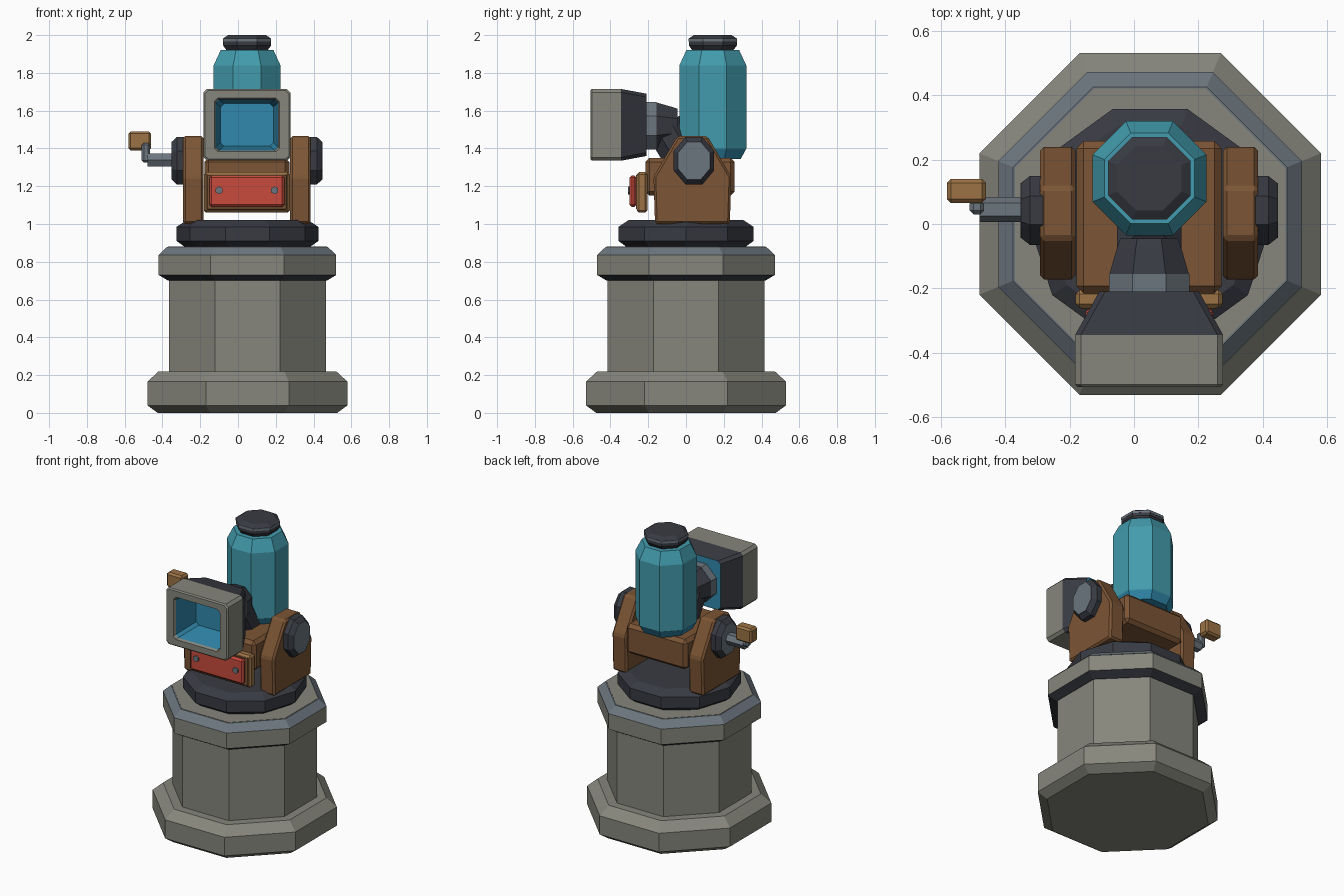
import bpy, bmesh
from math import pi, cos, sin
from mathutils import Matrix, Vector

if "Cube" in bpy.data.objects:
    bpy.data.objects.remove(bpy.data.objects["Cube"])

CX = 0.047  # symmetry plane of the body


def material(name, rgb):
    m = bpy.data.materials.new(name)
    m.diffuse_color = (*rgb, 1)
    m.use_nodes = True
    m.node_tree.nodes["Principled BSDF"].inputs["Base Color"].default_value = m.diffuse_color
    return m


STONE = material("stone", (0.24, 0.24, 0.205))
DARK = material("dark_metal", (0.04, 0.043, 0.055))
STEEL = material("steel", (0.15, 0.18, 0.21))
BROWN = material("brown", (0.20, 0.09, 0.035))
TAN = material("tan", (0.33, 0.17, 0.06))
TEAL = material("teal", (0.055, 0.33, 0.42))
BLUE = material("blue", (0.03, 0.25, 0.42))
RED = material("red", (0.58, 0.07, 0.045))


def loft(name, rings, mat, start=True, end=True, matrix=Matrix(), bevel=0):
    """Skin a list of equal-length point rings, optionally capping both ends."""
    bm = bmesh.new()
    vs = [[bm.verts.new(matrix @ Vector(p)) for p in r] for r in rings]
    n = len(rings[0])
    for a, b in zip(vs, vs[1:]):
        for i in range(n):
            j = (i + 1) % n
            bm.faces.new((a[i], a[j], b[j], b[i]))
    if start:
        bm.faces.new(vs[0][::-1])
    if end:
        bm.faces.new(vs[-1])
    if start and end:
        bmesh.ops.recalc_face_normals(bm, faces=bm.faces)
    me = bpy.data.meshes.new(name)
    bm.to_mesh(me)
    bm.free()
    me.materials.append(mat)
    ob = bpy.data.objects.new(name, me)
    bpy.context.collection.objects.link(ob)
    if bevel:
        mod = ob.modifiers.new("bevel", "BEVEL")
        mod.width, mod.segments = bevel, 1
    return ob


def lathe(name, sides, profile, loc, mat, axis=(0, 0, 1), turn=0.5, scale=(1, 1, 1)):
    """Faceted turned part; profile is (flat-side radius, height along axis)."""
    rings = []
    for r, h in profile:
        R = r / cos(pi / sides)
        rings.append([(R * cos(2 * pi * (i + turn) / sides),
                       R * sin(2 * pi * (i + turn) / sides), h) for i in range(sides)])
    rot = Vector((0, 0, 1)).rotation_difference(Vector(axis)).to_matrix().to_4x4()
    return loft(name, rings, mat,
                matrix=Matrix.Translation(loc) @ Matrix.Diagonal((*scale, 1)) @ rot)


def box(name, lo, hi, mat, bevel=0.01):
    (x0, y0, z0), (x1, y1, z1) = lo, hi
    rings = [[(x0, y0, z), (x1, y0, z), (x1, y1, z), (x0, y1, z)] for z in (z0, z1)]
    return loft(name, rings, mat, bevel=bevel)


def rect(hx, hz, y, c=0.018):
    """Corner-cut rectangle facing -y, used for the viewing hood."""
    pts = [(hx - c, -hz), (hx, c - hz), (hx, hz - c), (hx - c, hz),
           (c - hx, hz), (-hx, hz - c), (-hx, c - hz), (c - hx, -hz)]
    return [(CX + x, y, 1.525 + z) for x, z in pts]


# Pedestal
P = (0.05, 0, 0)
lathe("pedestal_foot", 8, [(0.475, 0), (0.53, 0.04), (0.53, 0.165), (0.47, 0.22)], P, STONE)
lathe("pedestal_column", 8, [(0.415, 0.2), (0.415, 0.72)], P, STONE)
lathe("pedestal_cap_underside", 8, [(0.42, 0.70), (0.47, 0.73)], P, DARK)
lathe("pedestal_cap", 8, [(0.47, 0.73), (0.47, 0.835), (0.42, 0.875)], P, STONE)
lathe("pedestal_cap_edge", 8, [(0.471, 0.835), (0.425, 0.879)], P, STEEL)
lathe("pedestal_top", 8, [(0.42, 0.86), (0.42, 0.881)], P, STONE)

# Swivel ring
lathe("swivel_ring", 10, [(0.31, 0.875), (0.357, 0.91), (0.357, 0.985), (0.305, 1.02)],
      P, DARK, turn=0)

# Side brackets with pivot knobs
half = [(0.198, 1.0), (0.206, 1.25), (0.08, 1.465)]
outline = [(0.034 + y, z) for y, z in half] + [(0.034 - y, z) for y, z in half[::-1]]
for side, s in (("left", -1), ("right", 1)):
    loft(side + "_bracket", [[(CX + s * d, y, z) for y, z in outline] for d in (0.229, 0.338)],
         BROWN, bevel=0.012)
    hub = (CX + s * 0.33, 0.042, 1.335)
    lathe(side + "_pivot_knob", 8, [(0.107, 0), (0.107, 0.04), (0.085, 0.068)], hub, DARK,
          axis=(s, 0, 0), scale=(1, 1, 1.18))
    lathe(side + "_pivot_face", 8, [(0.085, 0.05), (0.085, 0.07)], hub, STEEL,
          axis=(s, 0, 0), scale=(1, 1, 1.18))

# Crank on the left side
lathe("crank_shaft", 6, [(0.034, 0), (0.034, 0.14)], (-0.34, 0.045, 1.338), STEEL, axis=(-1, 0, 0))
box("crank_arm", (-0.51, 0.03, 1.325), (-0.465, 0.075, 1.43), STEEL, 0.012)
box("crank_grip", (-0.58, 0.065, 1.39), (-0.46, 0.14, 1.49), TAN, 0.012)

# Cradle and front plate
box("cradle", (CX - 0.225, -0.215, 1.15), (CX + 0.225, 0.257, 1.35), BROWN, 0.022)
box("front_plate", (CX - 0.228, -0.26, 1.06), (CX + 0.228, -0.205, 1.275), TAN, 0.012)
box("front_plate_inset", (CX - 0.212, -0.264, 1.075), (CX + 0.212, -0.25, 1.262), BROWN, 0.004)
box("red_panel", (CX - 0.198, -0.298, 1.09), (CX + 0.198, -0.262, 1.258), RED, 0.012)
for i, s in enumerate((-1, 1)):
    lathe(f"panel_bolt_{i + 1}", 6, [(0.018, 0), (0.018, 0.03)],
          (CX + s * 0.147, -0.278, 1.178), STEEL, axis=(0, -1, 0))

# Upright tank and cap
T = (0.048, 0.142, 0)
lathe("tank_underside", 8, [(0.148, 1.345), (0.175, 1.395)], T, BLUE)
lathe("tank", 8, [(0.155, 1.36), (0.177, 1.4), (0.177, 1.84), (0.14, 1.92)], T, TEAL)
lathe("tank_cap", 8, [(0.105, 1.915), (0.127, 1.945), (0.127, 1.982), (0.1, 2.0)], T, DARK)
lathe("tank_cap_edge", 8, [(0.128, 1.965), (0.128, 1.981), (0.102, 1.998)], T, STEEL)

# Neck joining the cradle to the hood
lathe("neck_elbow", 8, [(0.1, 0), (0.1, 0.235)], (CX, 0.0, 1.32), DARK, axis=(0, -0.51, 0.86))
lathe("neck", 8, [(0.09, 0), (0.1, 0.03), (0.123, 0.11), (0.123, 0.17)], (CX, -0.045, 1.52),
      DARK, axis=(0, -1, 0))
lathe("neck_collar", 8, [(0.125, 0), (0.125, 0.06)], (CX, -0.155, 1.52), STEEL, axis=(0, -1, 0))

# Viewing hood: rim, tapered back, blue recess and blue back plate
loft("hood_rim", [rect(0.23, 0.19, -0.345), rect(0.23, 0.19, -0.498), rect(0.222, 0.182, -0.506),
                  rect(0.172, 0.142, -0.506), rect(0.165, 0.135, -0.49)], STONE, False, False)
loft("hood_taper", [rect(0.155, 0.165, -0.21), rect(0.23, 0.19, -0.345)], DARK, False, False)
loft("hood_recess", [rect(0.166, 0.136, -0.492), rect(0.14, 0.112, -0.31)], BLUE, False, True)
loft("hood_back", [rect(0.154, 0.164, -0.225), rect(0.154, 0.164, -0.211)], BLUE)
